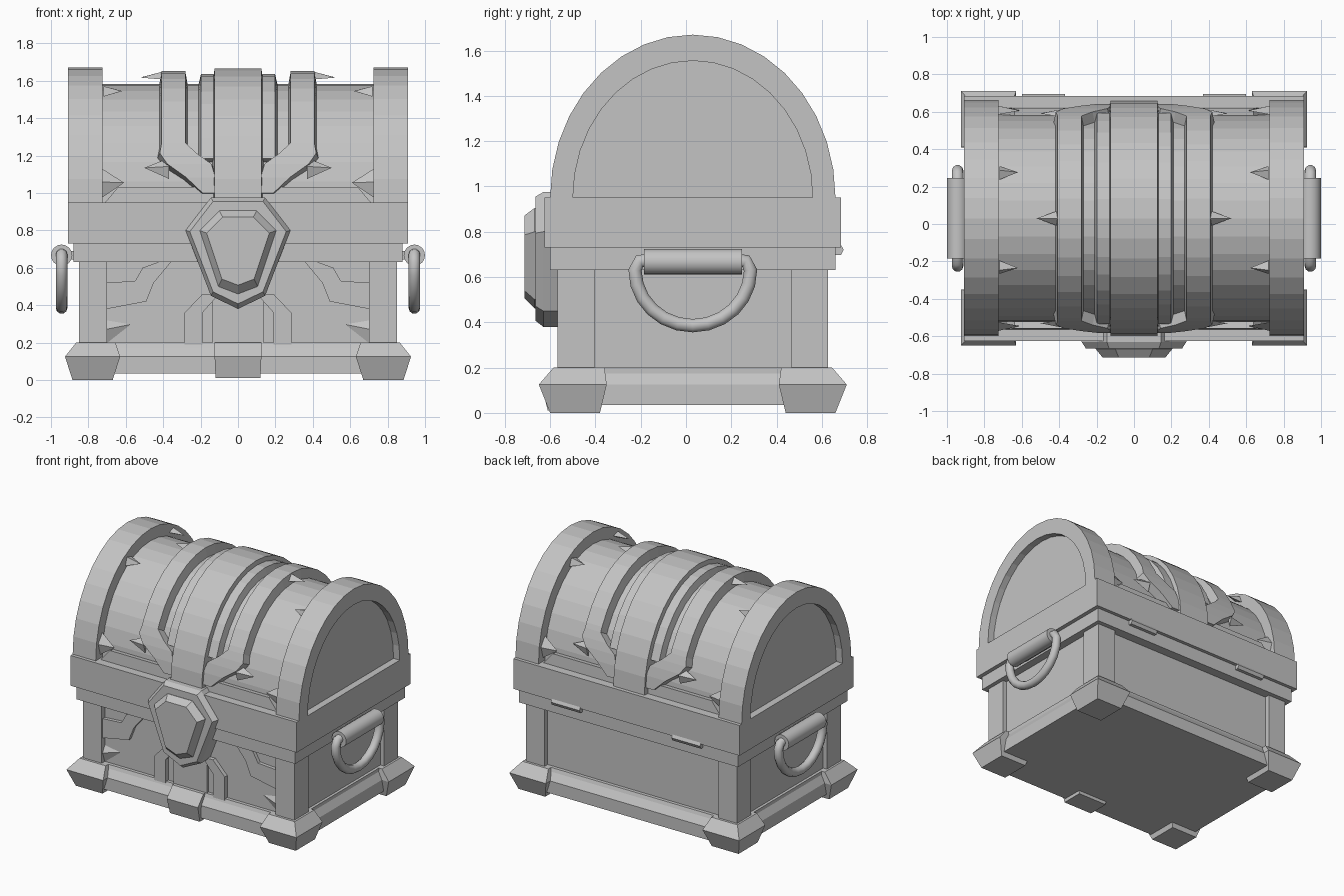
import bpy, bmesh, math
from mathutils import Vector

if "Cube" in bpy.data.objects:
    bpy.data.objects.remove(bpy.data.objects["Cube"])

CY, RIM_Z = 0.03, 0.95          # chest centre in depth, spring line of the lid arch
ARCH_Y, ARCH_Z = 0.63, 0.72     # arch half width and height

grey = bpy.data.materials.new("plain_grey")
grey.diffuse_color = (0.55, 0.55, 0.55, 1)
grey.use_nodes = True
grey.node_tree.nodes["Principled BSDF"].inputs["Base Color"].default_value = grey.diffuse_color


def loft(name, rings):
    """Skin a list of equal-length closed rings and cap both ends."""
    bm = bmesh.new()
    vs = [[bm.verts.new(p) for p in r] for r in rings]
    n = len(rings[0])
    for a, b in zip(vs, vs[1:]):
        for i in range(n):
            j = (i + 1) % n
            bm.faces.new((a[i], a[j], b[j], b[i]))
    bm.faces.new(vs[0])
    bm.faces.new(vs[-1])
    bmesh.ops.recalc_face_normals(bm, faces=bm.faces)
    me = bpy.data.meshes.new(name)
    bm.to_mesh(me)
    bm.free()
    me.materials.append(grey)
    ob = bpy.data.objects.new(name, me)
    bpy.context.collection.objects.link(ob)
    return ob


def tiers(name, levels):
    """Stacked rectangles (z, x0, x1, y0, y1)."""
    return loft(name, [[(a, c, z), (b, c, z), (b, d, z), (a, d, z)] for z, a, b, c, d in levels])


def block(name, x0, x1, y0, y1, z0, z1):
    return tiers(name, [(z0, x0, x1, y0, y1), (z1, x0, x1, y0, y1)])


def arch(x, t, r):
    a = math.radians(t)
    return (x, CY - ARCH_Y * r * math.cos(a), RIM_Z + ARCH_Z * r * math.sin(a))


def band(name, rows, r_in, r_out, side=1, bev=0.012):
    """Strap over the lid; rows are (angle, x0, x1)."""
    return loft(name, [[arch(side * x0, t, r_in), arch(side * (x0 + bev), t, r_out),
                        arch(side * (x1 - bev), t, r_out), arch(side * x1, t, r_in)]
                       for t, x0, x1 in rows])


def plate(name, outline, y0, y1, side=1):
    """Front-facing flat piece from an (x, z) outline."""
    return loft(name, [[(side * x, y, z) for x, z in outline] for y in (y0, y1)])


def wedge(name, base, tip, root):
    """Small pyramid-like chip: three base points, one raised point."""
    return loft(name, [[Vector(p) for p in base], [Vector(p).lerp(Vector(root), 0.98) for p in base]]) \
        if tip is None else loft(name, [[Vector(base[0]), Vector(base[1]), Vector(root)],
                                        [Vector(tip), Vector(tip) + Vector((0, 0, .001)),
                                         Vector(tip) + Vector((0, .001, 0))]])


STEPS = list(range(0, 181, 10))

# Lower chest: plinth, body, upper rim
tiers("plinth", [(0.035, -.87, .87, -.60, .66), (0.125, -.87, .87, -.60, .66),
                 (0.175, -.84, .84, -.565, .625), (0.2, -.84, .84, -.555, .615)])
block("chest_body", -.82, .82, -.53, .59, .15, .66)
block("body_rim", -.88, .88, -.60, .66, .63, .74)
block("lid_rim", -.91, .91, -.625, .685, .73, .95)

# Corner posts and feet
for sx in (-1, 1):
    for sy in (-1, 1):
        def corner(x0, x1, d0, d1):
            a, b = sorted((sx * x0, sx * x1))
            c, d = sorted((CY + sy * d0, CY + sy * d1))
            return a, b, c, d
        a, b, c, d = corner(.70, .85, .435, .597)
        block("corner_post", a, b, c, d, .15, .65)
        tiers("corner_foot", [(0,) + corner(.67, .885, .41, .63),
                              (.125,) + corner(.63, .925, .38, .68),
                              (.2,) + corner(.655, .865, .39, .615)])

# Front centre foot
tiers("centre_foot", [(.01, -.12, .12, -.61, -.45), (.125, -.125, .125, -.64, -.45),
                      (.2, -.125, .125, -.575, -.45)])

# Front ornament
plate("centre_strip", [(-.135, .17), (.135, .17), (.135, .5), (-.135, .5)], -.5, -.55)
for s in (-1, 1):
    plate("bent_strip", [(.19, .17), (.285, .17), (.285, .36), (.19, .46), (.10, .46), (.19, .36)],
          -.5, -.56, s)
    plate("front_wing", [(.70, .38), (.49, .42), (.45, .52), (.35, .64), (.40, .64),
                         (.51, .60), (.55, .53), (.70, .52)], -.5, -.555, s)
    wedge("post_chip", [(s * .71, -.53, .19), (s * .71, -.53, .32)],
          (s * .56, -.528, .30), (s * .71, -.56, .27))

# Lid barrel, filling the ends as recessed panels
loft("lid_barrel", [[arch(x, t, .925 if abs(x) < .8 else .88) for t in STEPS]
                    for x in (-.86, -.81, -.80, .80, .81, .86)])

# Lid end hoops and straps
for s in (-1, 1):
    band("end_hoop", [(t, .725, .91) for t in STEPS], .84, 1.0, s, 0)
    band("inner_strap", [(t, .12, .21) for t in range(20, 161, 10)], .88, .952, s)
    # Side strap bends toward the centre near the rim
    low = [(4, .11, .20), (11, .11, .29), (17, .13, .39), (22, .21, .43), (27, .27, .42)]
    rows = low + [(t, .27, .42) for t in range(30, 151, 10)]
    rows += [(180 - t, a, b) for t, a, b in reversed(low)]
    band("side_strap", rows, .88, .975, s)
    # Ledge board along the foot of the barrel
    for t0, t1 in ((0, 7), (173, 180)):
        band("ledge_board", [(t0, .12, .71 if t0 == 0 else .64),
                             (t1, .12, .64 if t0 == 0 else .71)], .88, .942, s, 0)
    # Pointed chips growing out of the straps and hoops
    for t, xa, xb, h in ((16, .37, .50, 5), (164, .37, .50, 5), (90, .41, .52, 4),
                         (63, .72, .62, 4), (115, .72, .62, 4),
                         (9, .73, .61, 7), (171, .73, .61, 7)):
        wedge("strap_chip", [arch(s * xa, t - h, .915), arch(s * xa, t + h, .915)],
              arch(s * xb, t, .926), arch(s * xa, t, .968))
band("centre_strap", [(t, -.137, .137) for t in STEPS], .88, .995)

# Lock: faceted shield with a raised stone
SHIELD = [(-.145, .975), (.145, .975), (.28, .80), (.145, .45), (0, .38), (-.145, .45), (-.28, .80)]
STONE = [(-.10, .905), (.10, .905), (.205, .80), (.105, .50), (0, .46), (-.105, .50), (-.205, .80)]


def shrink(outline, k, y):
    return [(x * k, y, .72 + (z - .72) * k) for x, z in outline]


loft("lock_shield", [shrink(SHIELD, 1, -.5), shrink(SHIELD, 1, -.63), shrink(SHIELD, .92, -.665)])
loft("lock_stone", [shrink(STONE, 1, -.64), shrink(STONE, 1, -.668), shrink(STONE, .82, -.713)])

# Back hinges
for s in (-1, 1):
    loft("hinge", [[(s * x, .672 + .024 * math.cos(k * math.pi / 3),
                     .72 + .026 * math.sin(k * math.pi / 3)) for k in range(6)] for x in (.37, .60)])


# Side handles: thick grip and hanging loop
def tube(name, path, r, sides):
    rings = []
    for i, p in enumerate(path):
        d = (path[min(i + 1, len(path) - 1)] - path[max(i - 1, 0)]).normalized()
        u = Vector((1, 0, 0))
        v = d.cross(u)
        rings.append([p + r * (math.cos(a) * u + math.sin(a) * v)
                      for a in (2 * math.pi * k / sides for k in range(sides))])
    ob = loft(name, rings)
    bpy.ops.object.select_all(action='DESELECT')
    ob.select_set(True)
    bpy.context.view_layer.objects.active = ob
    bpy.ops.object.shade_smooth_by_angle(angle=math.radians(50))


for s in (-1, 1):
    X = s * .943
    tube("handle_grip", [Vector((X, -.185, .667)), Vector((X, .247, .667))], .057, 16)
    loop = [Vector((X, CY - .18, .675)), Vector((X, CY - .235, .67))]
    loop += [Vector((X, CY - .255 * math.cos(a), .63 - .245 * math.sin(a)))
             for a in (math.pi * k / 12 for k in range(13))]
    loop += [Vector((X, CY + .235, .67)), Vector((X, CY + .18, .675))]
    tube("handle_loop", loop, .031, 10)
    block("handle_mount", min(s * .80, X), max(s * .80, X), CY - .15, CY + .15, .645, .69)
